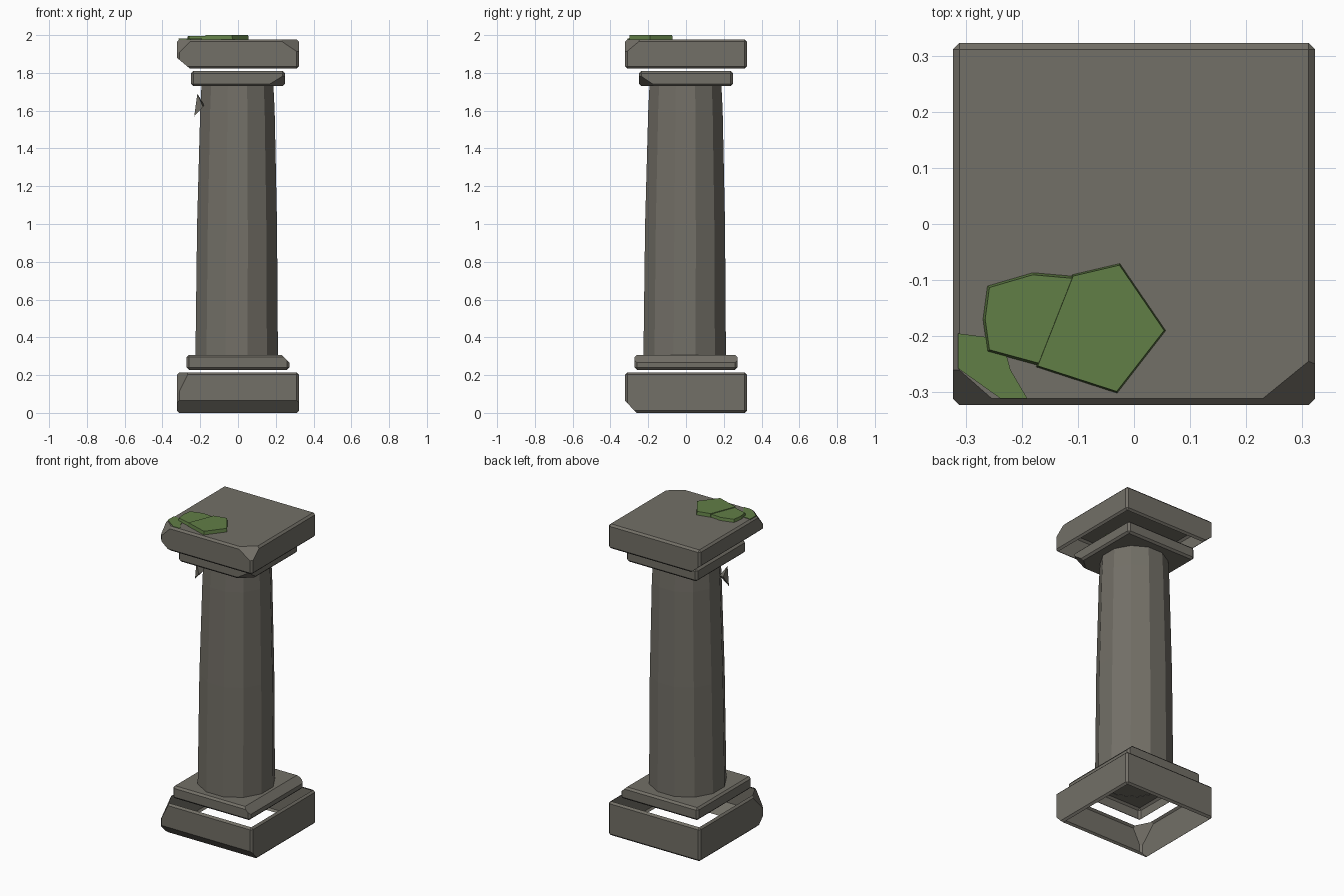
import bpy, bmesh, math
from mathutils import Vector

old = bpy.data.objects.get("Cube")
if old:
    bpy.data.objects.remove(old, do_unlink=True)


def material(name, colour):
    m = bpy.data.materials.new(name)
    m.use_nodes = True
    m.diffuse_color = (*colour, 1)
    m.node_tree.nodes["Principled BSDF"].inputs["Base Color"].default_value = (*colour, 1)
    return m


stone = material("weathered_stone", (0.17, 0.16, 0.135))
moss = material("green_moss", (0.12, 0.21, 0.062))


def finish(name, bm, mat):
    bmesh.ops.recalc_face_normals(bm, faces=bm.faces)
    mesh = bpy.data.meshes.new(name)
    bm.to_mesh(mesh)
    bm.free()
    mesh.materials.append(mat)
    obj = bpy.data.objects.new(name, mesh)
    bpy.context.collection.objects.link(obj)
    return obj


def block(name, half, z0, z1, chips=(), open_top=False, open_bottom=False):
    """Bevelled square block; each chip is a cutting plane given by three points."""
    bm = bmesh.new()
    bmesh.ops.create_cube(bm, size=1)
    centre = Vector((0, 0, (z0 + z1) / 2))
    for v in bm.verts:
        v.co = Vector((v.co.x * 2 * half, v.co.y * 2 * half, v.co.z * (z1 - z0))) + centre
    bmesh.ops.bevel(bm, geom=bm.edges[:], offset=0.012, segments=1, affect='EDGES')
    for a, b, c in chips:
        a, b, c = Vector(a), Vector(b), Vector(c)
        n = (b - a).cross(c - a).normalized()
        if n.dot(a - centre) < 0:
            n = -n
        cut = bmesh.ops.bisect_plane(bm, geom=bm.verts[:] + bm.edges[:] + bm.faces[:],
                                     plane_co=a, plane_no=n, clear_outer=True)
        edges = [e for e in cut["geom_cut"] if isinstance(e, bmesh.types.BMEdge)]
        bmesh.ops.contextual_create(bm, geom=edges)
    bmesh.ops.recalc_face_normals(bm, faces=bm.faces)
    # Remove the hidden caps, leaving only the bevelled rim
    caps = [f for f in bm.faces if (open_top and f.normal.z > 0.99)
            or (open_bottom and f.normal.z < -0.99)]
    bmesh.ops.delete(bm, geom=caps, context='FACES')
    return finish(name, bm, stone)


# Square blocks below and above the shaft
W = 0.323
block("base_block", W, 0, 0.215, [
    ((-1, -W, 0.065), (1, -W, 0.065), (0, -0.262, 0)),
    ((-W, -W, 0.09), (-0.26, -W, 0.215), (-W, -0.2, 0.215)),
], open_top=True, open_bottom=True)
block("base_step", 0.272, 0.228, 0.307, [
    ((0.272, -1, 0.267), (0.272, 1, 0.267), (0.232, 0, 0.307)),
], open_bottom=True)
block("capital_step", 0.248, 1.73, 1.81, [
    ((0.15, -0.248, 1.73), (0.248, -0.16, 1.73), (0.248, -0.248, 1.79)),
], open_top=True)
block("capital_slab", W, 1.823, 1.978, [
    ((-W, -1, 1.88), (-W, 1, 1.88), (-0.255, 0, 1.823)),
    ((-0.24, -W, 1.978), (-W, -0.25, 1.978), (-W, -W, 1.895)),
    ((0.215, -W, 1.978), (W, -0.235, 1.978), (W, -W, 1.905)),
], open_bottom=True)

# Twelve-sided shaft with a gentle swelling
bm = bmesh.new()
SIDES = 12
rings = []
for z, r, shift in [(0.305, 0.226, -0.007), (1.0, 0.219, -0.005),
                    (1.6, 0.204, -0.003), (1.735, 0.197, -0.003)]:
    angles = [(i + 0.5) * math.tau / SIDES for i in range(SIDES)]
    rings.append([bm.verts.new((r * math.cos(a) + shift, r * math.sin(a) + shift, z))
                  for a in angles])
for low, high in zip(rings, rings[1:]):
    for i in range(SIDES):
        j = (i + 1) % SIDES
        bm.faces.new((low[i], low[j], high[j], high[i]))
finish("shaft", bm, stone)

# Loose splinter on the side of the shaft
bm = bmesh.new()
for p in [(-0.232, -0.1, 1.57), (-0.215, -0.11, 1.69), (-0.18, -0.08, 1.63),
          (-0.185, -0.13, 1.62), (-0.22, -0.06, 1.64)]:
    bm.verts.new(p)
bmesh.ops.convex_hull(bm, input=bm.verts[:])
finish("stone_splinter", bm, stone)


def clump(name, outline, z0, z1, inset):
    """Flat polygonal moss pad with sloping sides."""
    bm = bmesh.new()
    mid = sum((Vector(p) for p in outline), Vector((0, 0))) / len(outline)
    low = [bm.verts.new((*p, z0)) for p in outline]
    high = [bm.verts.new((*Vector(p).lerp(mid, inset), z1)) for p in outline]
    bm.faces.new(low)
    bm.faces.new(high)
    for i in range(len(low)):
        j = (i + 1) % len(low)
        bm.faces.new((low[i], low[j], high[j], high[i]))
    return finish(name, bm, moss)


# Moss on the slab
clump("moss_clump_large", [(-0.025, -0.07), (0.057, -0.19), (-0.03, -0.302),
                           (-0.175, -0.255), (-0.11, -0.09)], 1.974, 2.0, 0.03)
clump("moss_clump_small", [(-0.262, -0.11), (-0.27, -0.17), (-0.262, -0.228), (-0.17, -0.253),
                           (-0.08, -0.2), (-0.1, -0.093), (-0.18, -0.086)], 1.974, 1.996, 0.06)
clump("moss_patch", [(-0.314, -0.195), (-0.235, -0.205), (-0.22, -0.26), (-0.19, -0.311),
                     (-0.238, -0.311), (-0.314, -0.257)], 1.976, 1.981, 0.0)
